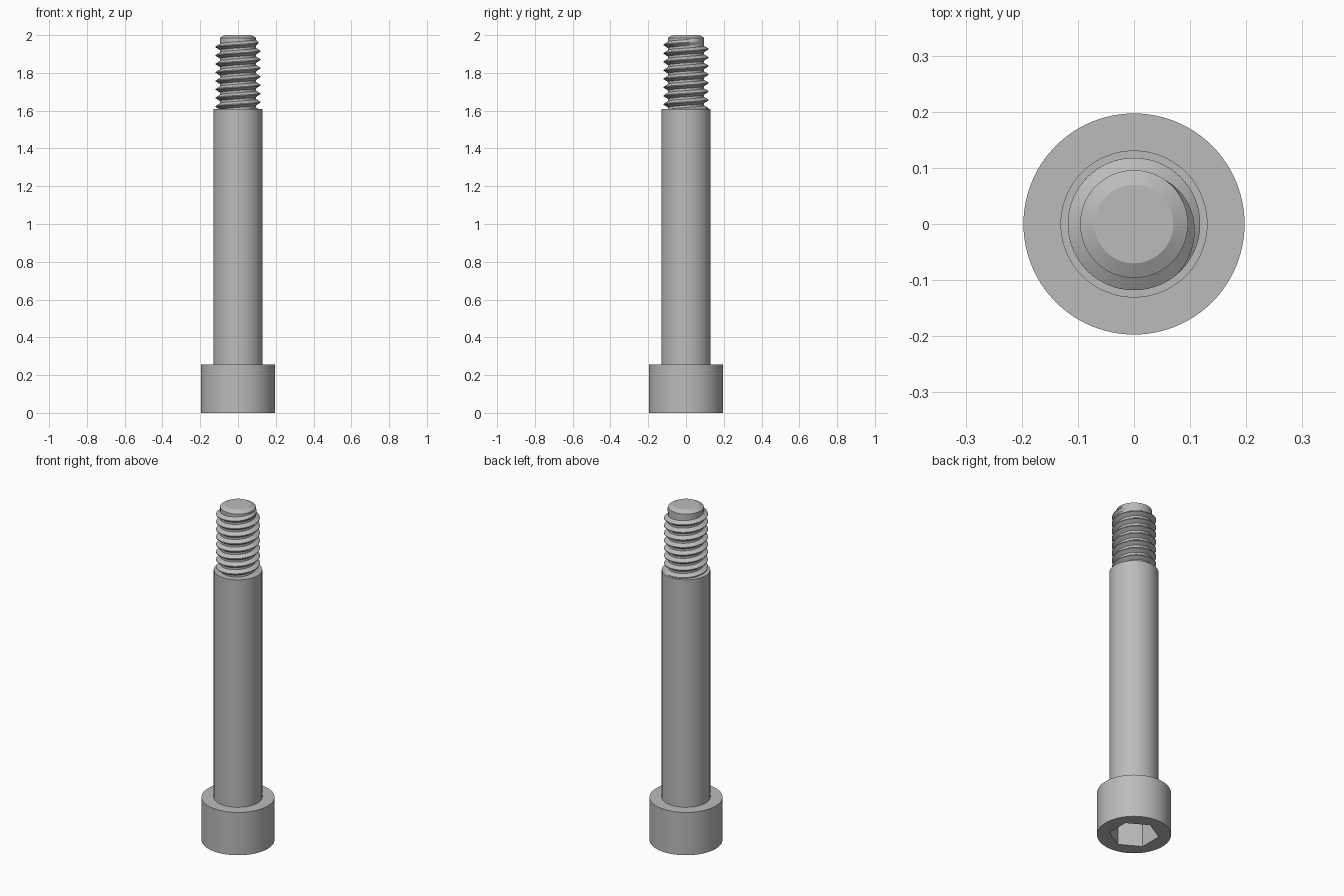
import bpy
import bmesh
from math import cos, pi, radians, sin

cube = bpy.data.objects.get("Cube")
if cube:
    bpy.data.objects.remove(cube, do_unlink=True)

SIDES = 96
PITCH = 0.045
ROOT, CREST = 0.095, 0.118
SHOULDER_TOP = 1.61

steel = bpy.data.materials.new("grey steel")
steel.use_nodes = True
colour = (0.5, 0.5, 0.5, 1)
steel.diffuse_color = colour
steel.node_tree.nodes["Principled BSDF"].inputs["Base Color"].default_value = colour


def round_ring(radius, z):
    steps = [2 * pi * i / SIDES for i in range(SIDES)]
    return [(radius * cos(a), radius * sin(a), z) for a in steps]


def hex_ring(apothem, z):
    # Points along a hexagon with corners on the y axis
    ring = []
    for i in range(SIDES):
        a = 2 * pi * i / SIDES
        off = (a + pi / 6) % (pi / 3) - pi / 6
        r = apothem / cos(off)
        ring.append((r * cos(a), r * sin(a), z))
    return ring


def loft(name, rings, closed):
    # Skin successive cross-sections and cap both ends
    bm = bmesh.new()
    loops = [[bm.verts.new(p) for p in ring] for ring in rings]
    n = len(loops[0])
    for low, high in zip(loops, loops[1:]):
        for i in range(n):
            j = (i + 1) % n
            bm.faces.new((low[i], low[j], high[j], high[i]))
    bm.faces.new(loops[0])
    bm.faces.new(loops[-1])
    bmesh.ops.recalc_face_normals(bm, faces=bm.faces)
    mesh = bpy.data.meshes.new(name)
    bm.to_mesh(mesh)
    bm.free()
    mesh.materials.append(steel)
    obj = bpy.data.objects.new(name, mesh)
    bpy.context.collection.objects.link(obj)
    bpy.ops.object.select_all(action="DESELECT")
    obj.select_set(True)
    bpy.context.view_layer.objects.active = obj
    bpy.ops.object.shade_smooth_by_angle(angle=radians(20))
    return obj


# Body: hex socket, head, shoulder, thread core and chamfered tip
profile = [(0.197, 0), (0.197, 0.255), (0.131, 0.255), (0.131, SHOULDER_TOP),
           (0.096, SHOULDER_TOP), (0.096, 1.986), (0.07, 2)]
socket = [hex_ring(0.115, 0.17), hex_ring(0.115, 0)]
loft("screw_body", socket + [round_ring(r, z) for r, z in profile], True)

# Thread: right-handed ridge that starts inside the shoulder and fades out at the tip
end = pi / 3
start = -2 * pi * (1.96 - SHOULDER_TOP + 0.04) / PITCH
fade = radians(110)
steps = int((end - start) / (2 * pi) * 72)
section = [(-0.38, 0), (-0.05, 1), (0.05, 1), (0.38, 0)]
rings = []
for k in range(steps + 1):
    a = start + (end - start) * k / steps
    grow = max(0.02, min(1, (end - a) / fade))
    z = 1.96 + PITCH * a / (2 * pi)
    ring = []
    for along, height in section:
        r = ROOT + (CREST - ROOT) * height * grow
        ring.append((r * cos(a), r * sin(a), z + along * PITCH))
    rings.append(ring)
loft("screw_thread", rings, False)
